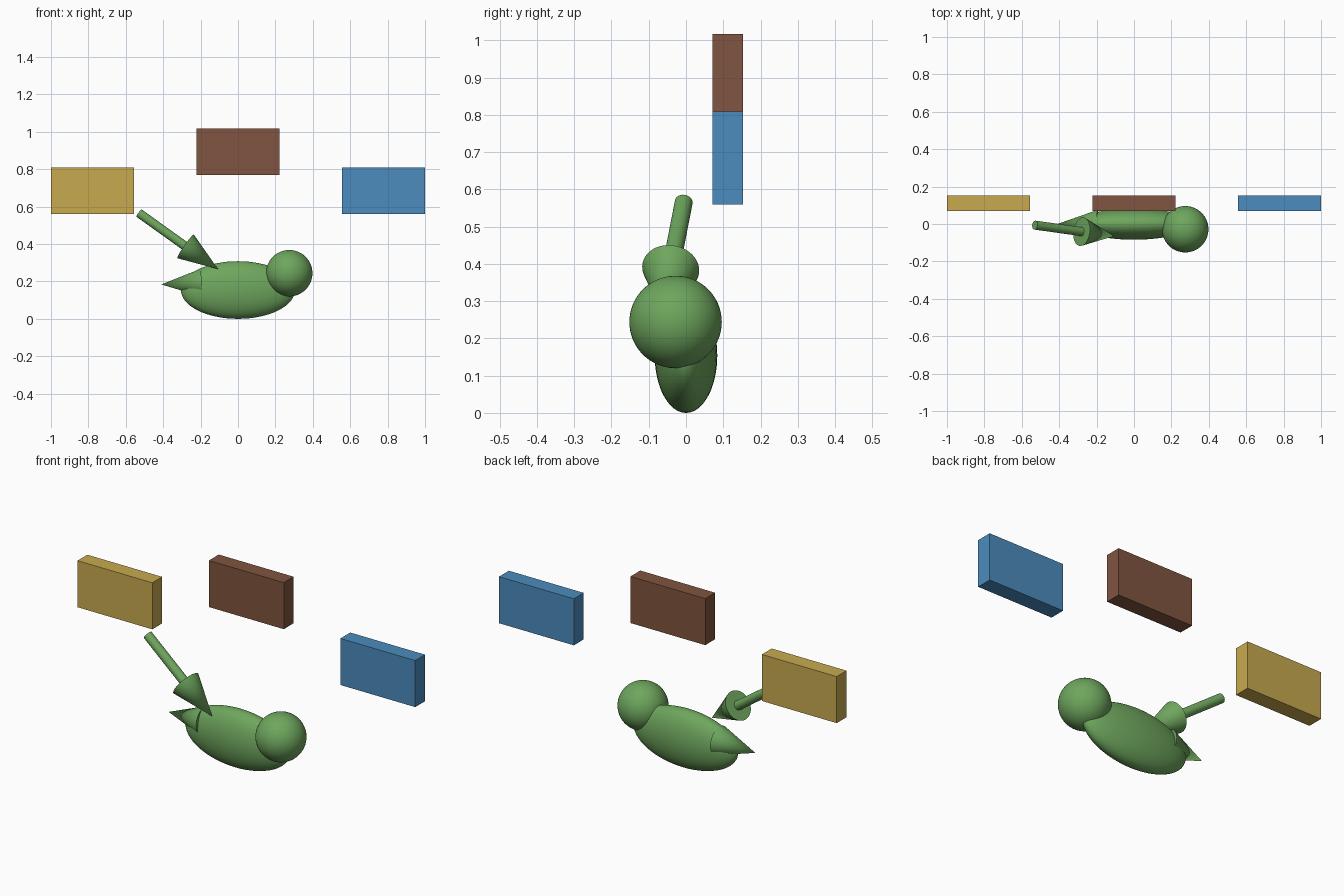
import bpy
from math import radians
from mathutils import Vector

cube = bpy.data.objects.get("Cube")
if cube:
    bpy.data.objects.remove(cube, do_unlink=True)


def material(name, rgb):
    mat = bpy.data.materials.new(name)
    mat.use_nodes = True
    mat.diffuse_color = (*rgb, 1)
    mat.node_tree.nodes["Principled BSDF"].inputs["Base Color"].default_value = (*rgb, 1)
    return mat


green = material("leaf green", (0.155, 0.38, 0.11))
yellow = material("mustard yellow", (0.58, 0.40, 0.08))
brown = material("earth brown", (0.216, 0.09, 0.05))
blue = material("sky blue", (0.072, 0.262, 0.515))


def finish(name, mat, smooth=True):
    obj = bpy.context.object
    obj.name = name
    obj.data.materials.append(mat)
    bpy.ops.object.transform_apply(location=False, rotation=False, scale=True)
    if smooth:
        bpy.ops.object.shade_smooth_by_angle(angle=radians(35))
    return obj


def ellipsoid(name, centre, radii):
    bpy.ops.mesh.primitive_uv_sphere_add(segments=64, ring_count=32, radius=1, location=centre)
    bpy.context.object.scale = radii
    finish(name, green)


def taper(name, start, end, r_start, r_end):
    """Round bar or cone running from start to end."""
    a, b = Vector(start), Vector(end)
    axis = b - a
    bpy.ops.mesh.primitive_cone_add(vertices=64, radius1=r_start, radius2=r_end,
                                    depth=axis.length, location=(a + b) / 2,
                                    rotation=axis.to_track_quat('Z', 'Y').to_euler())
    finish(name, green)


def block(name, x, z, mat):
    bpy.ops.mesh.primitive_cube_add(size=1, location=(x, 0.112, z))
    bpy.context.object.scale = (0.443, 0.083, 0.249)
    finish(name, mat, smooth=False)


# Rounded body, head and pointed tail
ellipsoid("body", (0, 0, 0.154), (0.305, 0.084, 0.154))
ellipsoid("head", (0.274, -0.028, 0.244), (0.124, 0.124, 0.124))
taper("tail", (-0.195, 0, 0.193), (-0.41, 0, 0.184), 0.075, 0)

# Arrow pointing down at the body
joint = (-0.28, -0.041, 0.387)
taper("arrow_shaft", (-0.53, -0.006, 0.566), joint, 0.024, 0.024)
taper("arrow_head", joint, (-0.107, -0.065, 0.266), 0.077, 0)

# Floating blocks behind
block("yellow_block", -0.778, 0.684, yellow)
block("brown_block", 0, 0.893, brown)
block("blue_block", 0.778, 0.684, blue)
